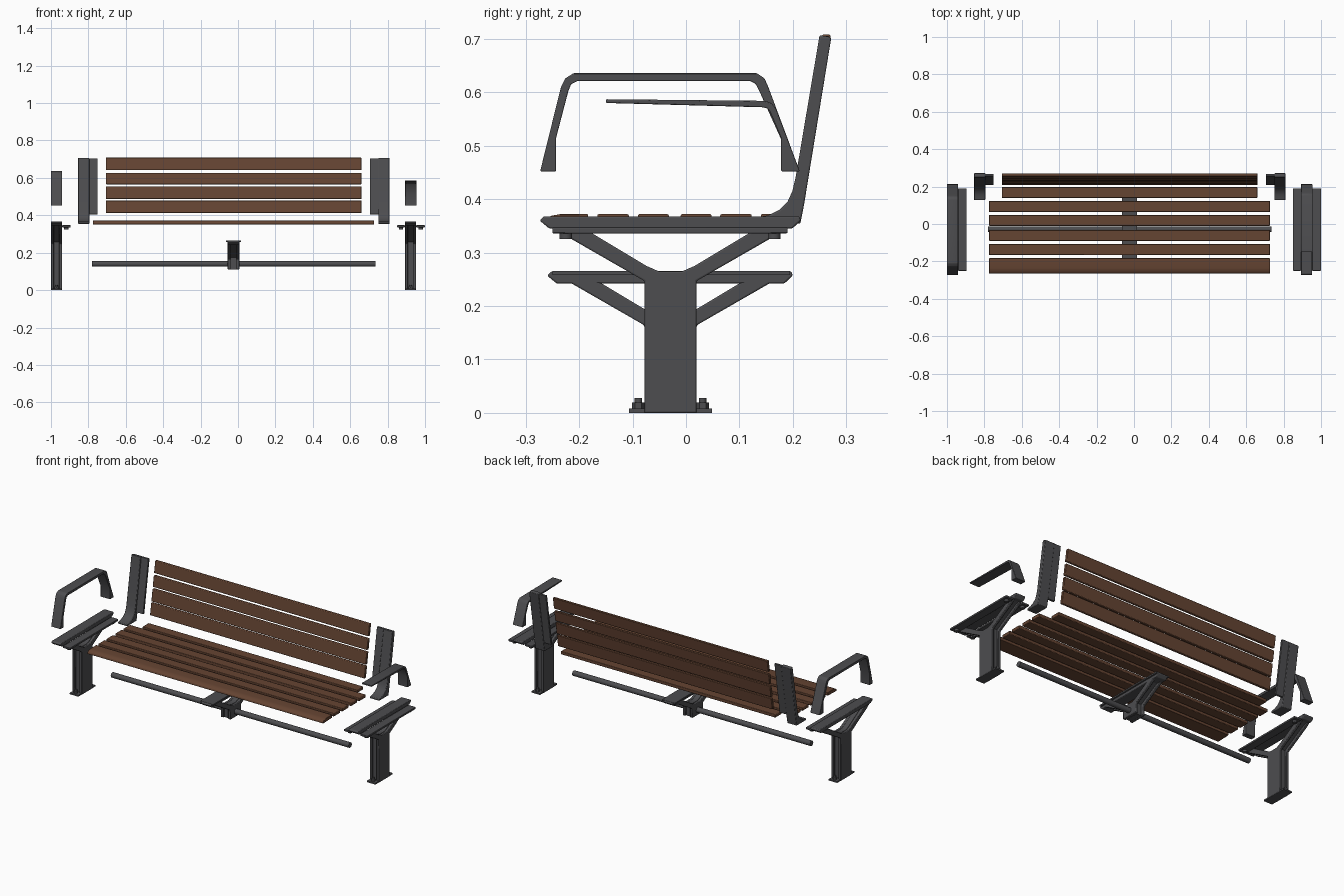
import bpy, bmesh, math
from mathutils import Matrix

if "Cube" in bpy.data.objects:
    bpy.data.objects.remove(bpy.data.objects["Cube"])


def material(name, rgb):
    m = bpy.data.materials.new(name)
    m.diffuse_color = (*rgb, 1)
    m.use_nodes = True
    m.node_tree.nodes["Principled BSDF"].inputs["Base Color"].default_value = m.diffuse_color
    return m


GREY = material("dark grey metal", (0.075, 0.075, 0.08))
WOOD = material("brown wood", (0.13, 0.058, 0.032))


def finish(name, bm, mat, bevel=0.0):
    bmesh.ops.recalc_face_normals(bm, faces=bm.faces)
    me = bpy.data.meshes.new(name)
    bm.to_mesh(me)
    bm.free()
    ob = bpy.data.objects.new(name, me)
    bpy.context.collection.objects.link(ob)
    me.materials.append(mat)
    if bevel:
        b = ob.modifiers.new("bevel", 'BEVEL')
        b.width, b.segments, b.limit_method = bevel, 2, 'ANGLE'
    bpy.ops.object.select_all(action='DESELECT')
    ob.select_set(True)
    bpy.context.view_layer.objects.active = ob
    bpy.ops.object.shade_smooth_by_angle(angle=math.radians(35))
    return ob


def prism(name, pts, x0, x1, mat=GREY, bevel=0.0):
    """Side profile of (y, z) points extruded from x0 to x1."""
    bm = bmesh.new()
    f = bm.faces.new([bm.verts.new((x0, y, z)) for y, z in pts])
    r = bmesh.ops.extrude_face_region(bm, geom=[f])
    verts = [v for v in r['geom'] if isinstance(v, bmesh.types.BMVert)]
    bmesh.ops.translate(bm, verts=verts, vec=(x1 - x0, 0, 0))
    return finish(name, bm, mat, bevel)


def rect(y0, y1, z0, z1):
    return [(y0, z0), (y1, z0), (y1, z1), (y0, z1)]


def cylinder(name, centre, r, length, axis='Z', sides=12):
    bm = bmesh.new()
    rot = Matrix.Rotation(math.pi / 2, 4, 'Y') if axis == 'X' else Matrix()
    bmesh.ops.create_cone(bm, cap_ends=True, segments=sides, radius1=r, radius2=r,
                          depth=length, matrix=Matrix.Translation(centre) @ rot)
    return finish(name, bm, GREY)


CY = -0.029  # centre line of the pillars


def y_frame(name, x0, x1, z_bottom, dz):
    """Pillar with two spreading arms: two side flanges and a recessed web."""
    def outline(inset):
        half = [(0.049 - inset, z_bottom), (0.049 - inset, 0.247 + dz + inset),
                (0.19 - inset, 0.328 + dz + inset * 0.8), (0.215, 0.347 + dz),
                (0.165, 0.347 + dz), (0.045, 0.275 + dz), (0.022, 0.265 + dz)]
        return [(CY + d, z) for d, z in half] + [(CY - d, z) for d, z in reversed(half)]
    t = 0.016
    prism(name + "_flange_a", outline(0), x0, x0 + t, bevel=0.003)
    prism(name + "_flange_b", outline(0), x1 - t, x1, bevel=0.003)
    prism(name + "_web", outline(0.01), x0 + t, x1 - t)


def beam(dz, y0, y1):
    return [(y0, 0.36 + dz), (y0 + 0.008, 0.368 + dz), (y1 - 0.003, 0.368 + dz),
            (y1, 0.36 + dz), (y1 - 0.016, 0.345 + dz), (y0 + 0.018, 0.345 + dz)]


# Legs with top beams, seat brackets and bolted feet
for side, x0, tabs in (("left", -1.0, [(-0.94, -0.895)]),
                       ("right", 0.893, [(0.85, 0.893), (0.953, 1.0)])):
    x1 = x0 + 0.06
    xc = x0 + 0.03
    y_frame(side + "_leg", x0, x1, 0, 0)
    prism(side + "_leg_beam", beam(0, -0.274, 0.215), x0, x1, bevel=0.003)
    for a, b in tabs:
        prism(side + "_seat_bracket", rect(-0.25, 0.19, 0.336, 0.347), a, b, bevel=0.002)
        for y in (-0.225, 0.165):
            cylinder(side + "_bracket_bolt", ((a + b) / 2, y, 0.331), 0.012, 0.012)
    prism(side + "_foot_plate", rect(-0.107, 0.049, 0, 0.008), xc - 0.027, xc + 0.027)
    for y in (CY - 0.06, CY + 0.06):
        cylinder(side + "_foot_nut", (xc, y, 0.013), 0.012, 0.012, sides=6)
        cylinder(side + "_foot_bolt", (xc, y, 0.018), 0.007, 0.02)

# Middle support and cross pipe
y_frame("middle_support", -0.055, 0.007, 0.11, -0.083)
prism("middle_support_beam", beam(-0.103, -0.26, 0.2), -0.055, 0.007, bevel=0.003)
prism("middle_support_plate", rect(-0.25, 0.195, 0.258, 0.266), -0.065, 0.016)
cylinder("cross_pipe", (-0.0225, CY, 0.14), 0.015, 1.515, 'X', 20)

# Seat slats; the rear one is shorter and the front one has a rounded nose
for y0, y1, a, b in ((0.14, 0.197, -0.707, 0.66), (0.064, 0.123, -0.775, 0.727),
                     (-0.01, 0.048, -0.775, 0.727), (-0.09, -0.032, -0.775, 0.727),
                     (-0.166, -0.107, -0.775, 0.727)):
    prism("seat_slat", rect(y0, y1, 0.354, 0.372), a, b, WOOD, 0.003)
prism("front_seat_slat", [(-0.183, 0.354), (-0.183, 0.372), (-0.235, 0.372), (-0.252, 0.369),
                          (-0.262, 0.362), (-0.265, 0.352), (-0.25, 0.351)],
      -0.775, 0.727, WOOD, 0.002)


# Backrest, leaning back along one line
def back_y(z):
    return 0.207 + (z - 0.36) * 0.16


def lean(z0, z1, t):
    return [(back_y(z0) - t, z0), (back_y(z0) + t, z0), (back_y(z1) + t, z1), (back_y(z1) - t, z1)]


for z0, z1 in ((0.641, 0.708), (0.566, 0.627), (0.487, 0.555), (0.412, 0.479)):
    prism("back_slat", lean(z0, z1, 0.008), -0.707, 0.66, WOOD, 0.003)

UPRIGHT = [(0.128, 0.354), (0.128, 0.365), (0.155, 0.37), (0.175, 0.38), (0.19, 0.395),
           (0.199, 0.415), (0.205, 0.44), (0.25, 0.707), (0.272, 0.703), (0.221, 0.39),
           (0.214, 0.354)]
for side, a, b, p0, p1 in (("left", -0.855, -0.795, -0.8, -0.75),
                           ("right", 0.75, 0.81, 0.705, 0.755)):
    ob = prism(side + "_back_upright", UPRIGHT, a, b, bevel=0.003)
    prism(side + "_back_plate", lean(0.405, 0.705, 0.006), p0, p1, bevel=0.002)

# Left armrest: full hoop
prism("left_armrest", [(-0.273, 0.452), (-0.234, 0.61), (-0.226, 0.626), (-0.21, 0.636),
                       (0.132, 0.636), (0.147, 0.626), (0.154, 0.61), (0.213, 0.452),
                       (0.178, 0.452), (0.178, 0.512), (0.136, 0.605), (0.13, 0.616),
                       (0.12, 0.621), (-0.203, 0.621), (-0.215, 0.615), (-0.22, 0.603),
                       (-0.243, 0.515), (-0.243, 0.452)], -1.0, -0.94, bevel=0.002)
# Right armrest: open at the front
prism("right_armrest", [(-0.15, 0.587), (0.148, 0.584), (0.16, 0.58), (0.169, 0.568),
                        (0.213, 0.452), (0.178, 0.452), (0.178, 0.515), (0.157, 0.564),
                        (0.152, 0.57), (0.142, 0.572), (-0.15, 0.58)], 0.893, 0.955, bevel=0.002)
